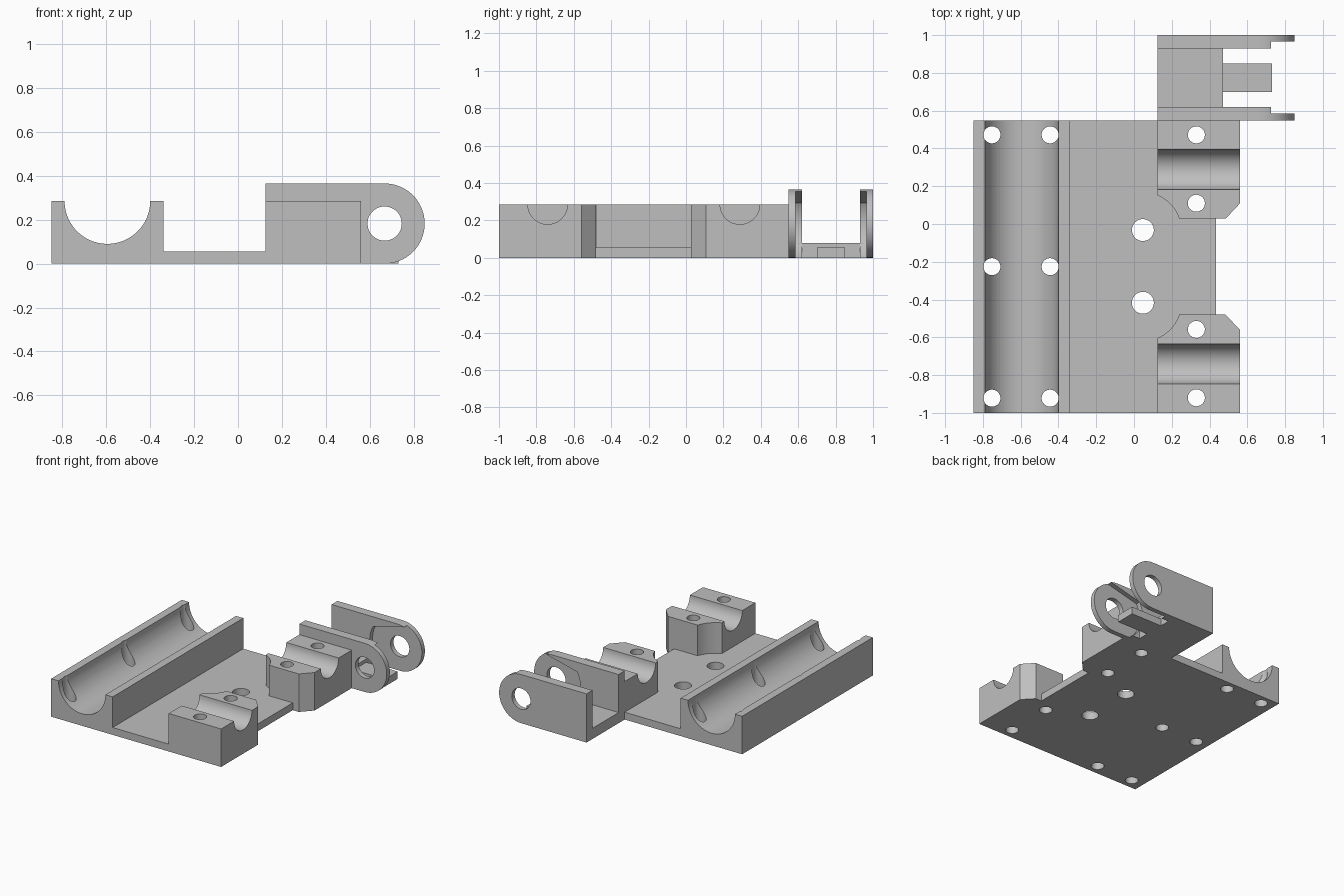
import bpy, bmesh
from math import sin, cos, radians, atan2, sqrt, pi

old = bpy.data.objects.get("Cube")
if old:
    bpy.data.objects.remove(old, do_unlink=True)

grey = bpy.data.materials.new("plain grey")
grey.use_nodes = True
colour = (0.52, 0.52, 0.52, 1)
grey.diffuse_color = colour
grey.node_tree.nodes["Principled BSDF"].inputs["Base Color"].default_value = colour

PLACE = {"X": lambda u, v, w: (w, u, v),
         "Y": lambda u, v, w: (u, w, v),
         "Z": lambda u, v, w: (u, v, w)}


def arc(cx, cy, r, start, end, steps=32):
    """Points on an arc, angles in radians."""
    return [(cx + r * cos(start + (end - start) * i / steps),
             cy + r * sin(start + (end - start) * i / steps)) for i in range(steps + 1)]


def prism(name, outline, axis, low, high):
    """Extrude a flat outline along an axis."""
    bm = bmesh.new()
    face = bm.faces.new([bm.verts.new(PLACE[axis](u, v, low)) for u, v in outline])
    top = bmesh.ops.extrude_face_region(bm, geom=[face])["geom"]
    shift = PLACE[axis](0, 0, high - low)
    bmesh.ops.translate(bm, vec=shift, verts=[g for g in top if isinstance(g, bmesh.types.BMVert)])
    bmesh.ops.recalc_face_normals(bm, faces=bm.faces)
    mesh = bpy.data.meshes.new(name)
    bm.to_mesh(mesh)
    bm.free()
    mesh.materials.append(grey)
    obj = bpy.data.objects.new(name, mesh)
    bpy.context.collection.objects.link(obj)
    return obj


def box(name, x, y, z):
    return prism(name, [(x[0], y[0]), (x[1], y[0]), (x[1], y[1]), (x[0], y[1])], "Z", *z)


def rod(u, v, r, axis, low, high):
    return prism("cutter", arc(u, v, r, 0, 2 * pi, 48)[:-1], axis, low, high)


def combine(target, tool, operation):
    """Apply a boolean and discard the tool."""
    mod = target.modifiers.new("combine", "BOOLEAN")
    mod.operation, mod.object, mod.solver = operation, tool, "EXACT"
    bpy.context.view_layer.update()
    graph = bpy.context.evaluated_depsgraph_get()
    mesh = bpy.data.meshes.new_from_object(target.evaluated_get(graph))
    target.modifiers.clear()
    target.data = mesh
    bpy.data.objects.remove(tool, do_unlink=True)


FRONT, BACK, MID = -1.0, 0.548, -0.226
PLATE, TOP = 0.055, 0.285

# Base plate and long bearing trough share one front profile
trough = arc(-0.595, TOP, 0.195, 0, -pi, 40)
profile = [(-0.85, 0), (0.435, 0), (0.435, PLATE), (-0.34, PLATE), (-0.34, TOP)]
base = prism("carriage_base", profile + trough + [(-0.85, TOP)], "Y", FRONT, BACK)

# Two rod clamps, mirrored about the middle of the plate
for side in (1, -1):
    def flip(y):
        return MID + side * (y - MID)
    relief = arc(0.045, -0.415, 0.205, atan2(-0.065, 0.195), atan2(-0.189, 0.08), 14)
    plan = [(0.125, FRONT), (0.56, FRONT), (0.56, -0.56), (0.485, -0.48)] + relief
    clamp = prism("rod_clamp", [(x, flip(y)) for x, y in plan], "Z", 0, TOP)
    combine(clamp, rod(flip(-0.74), TOP, 0.106, "X", 0, 0.7), "DIFFERENCE")
    combine(base, clamp, "UNION")

# Screw holes through trough, clamps and plate
holes = [(x, y, 0.045) for x in (-0.752, -0.444) for y in (-0.922, MID, 0.472)]
holes += [(0.33, y, 0.045) for y in (-0.92, -0.558, 0.11, 0.472)]
holes += [(0.047, y, 0.058) for y in (-0.417, -0.032)]
for x, y, r in holes:
    combine(base, rod(x, y, r, "Z", -0.1, 0.5), "DIFFERENCE")

# Hinge bracket: floor, tongue and two rounded ears
PX, PZ, R = 0.668, 0.1825, 0.1825
hinge = box("hinge_bracket", (0.125, 0.47), (0.6, 0.95), (0, 0.08))
combine(hinge, box("tongue", (0.4, 0.73), (0.7, 0.85), (0, 0.055)), "UNION")
outer = [(0.125, 0)] + arc(PX, PZ, R, -pi / 2, pi / 2) + [(0.125, 2 * PZ)]

# Pocket on the inner face of each ear, with a sloping upper edge
pocket_r = sqrt(0.198 ** 2 + 0.11 ** 2)
pocket = arc(PX, PZ, pocket_r, radians(151), radians(240), 24)
pocket += [(0.9, -0.05), (0.9, 0.4), (0.73, 0.4), (0.73, 0.356)]

for low, high, inner_low, inner_high in ((BACK, 0.62, 0.585, 0.65), (0.93, 1.0, 0.9, 0.965)):
    ear = prism("ear", outer, "Y", low, high)
    combine(ear, prism("cutter", pocket, "Y", inner_low, inner_high), "DIFFERENCE")
    combine(ear, rod(PX, PZ, 0.078, "Y", low - 0.1, high + 0.1), "DIFFERENCE")
    combine(hinge, ear, "UNION")

# Smooth the bores and rounded ends, keep edges sharp
bpy.ops.object.select_all(action="DESELECT")
for obj in (base, hinge):
    obj.select_set(True)
bpy.context.view_layer.objects.active = base
bpy.ops.object.shade_smooth_by_angle(angle=radians(25))
